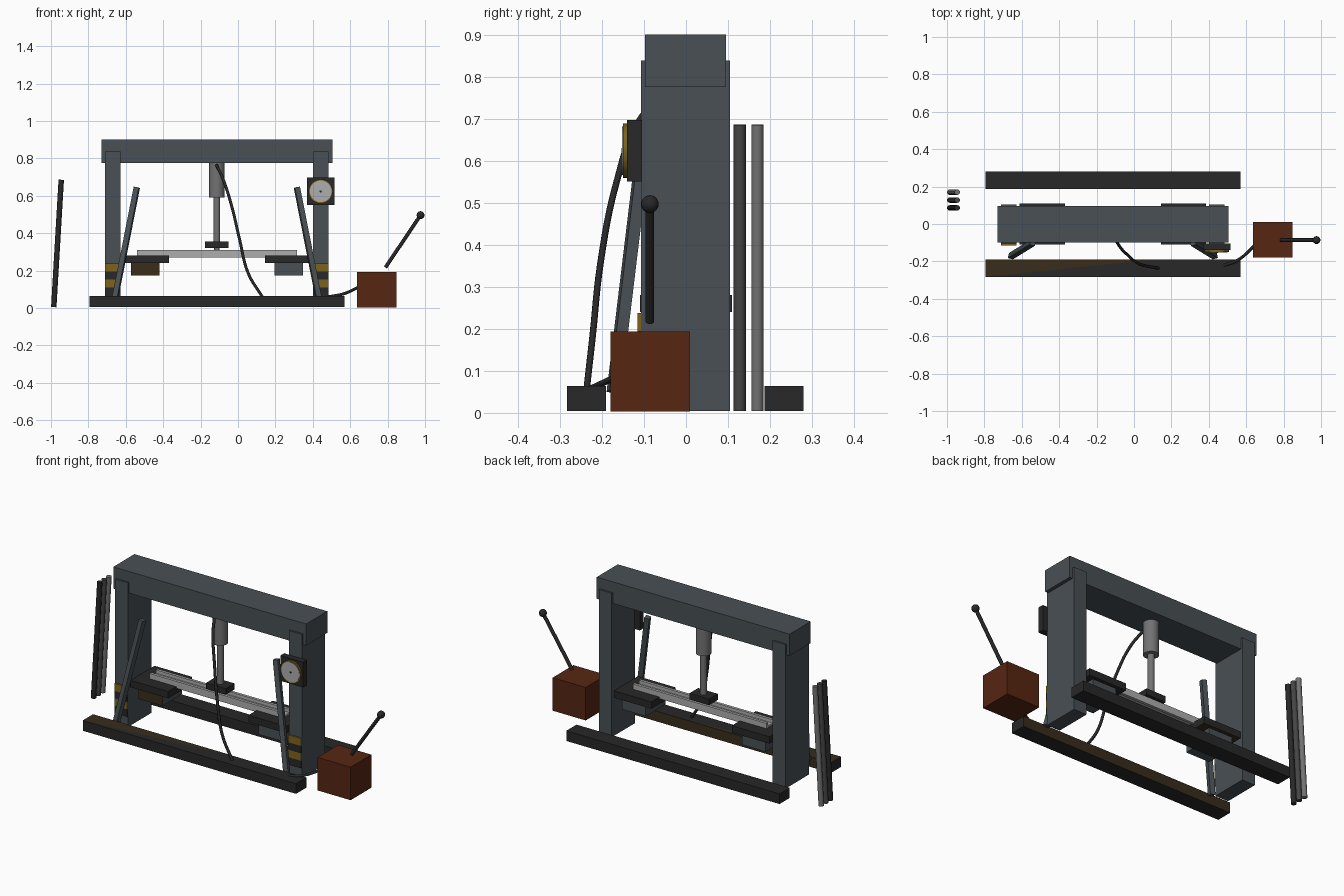
import bpy
import bmesh
from mathutils import Vector

old = bpy.data.objects.get("Cube")
if old:
    bpy.data.objects.remove(old, do_unlink=True)


def material(name, r, g, b):
    m = bpy.data.materials.new(name)
    m.use_nodes = True
    m.diffuse_color = (r, g, b, 1)
    bsdf = m.node_tree.nodes["Principled BSDF"]
    bsdf.inputs["Base Color"].default_value = (r, g, b, 1)
    bsdf.inputs["Roughness"].default_value = 0.7
    return m


FRAME = material("blue_grey_paint", 0.066, 0.08, 0.089)
BLACK = material("black_iron", 0.021, 0.021, 0.021)
BROWN = material("brown_rust", 0.04, 0.026, 0.012)
RUST = material("red_rust_paint", 0.095, 0.019, 0.006)
YELLOW = material("warning_yellow", 0.2, 0.125, 0.012)
STEEL = material("steel", 0.17, 0.17, 0.175)
DARK_STEEL = material("dark_steel", 0.06, 0.06, 0.063)
PALE = material("pale_steel", 0.42, 0.42, 0.42)


def finish(bm, name, mat, smooth=False):
    mesh = bpy.data.meshes.new(name)
    bm.to_mesh(mesh)
    bm.free()
    ob = bpy.data.objects.new(name, mesh)
    bpy.context.collection.objects.link(ob)
    mesh.materials.append(mat)
    if smooth:
        bpy.ops.object.select_all(action="DESELECT")
        ob.select_set(True)
        bpy.context.view_layer.objects.active = ob
        bpy.ops.object.shade_smooth_by_angle()
    return ob


def box(name, mat, x, y, z):
    """Box from (low, high) pairs on each axis."""
    bm = bmesh.new()
    bmesh.ops.create_cube(bm, size=1)
    for v in bm.verts:
        v.co = [a + (b - a) * (c + 0.5) for (a, b), c in zip((x, y, z), v.co)]
    return finish(bm, name, mat)


def bar(name, mat, start, end, radius, sides=16):
    """Prism or cylinder between two points."""
    a, b = Vector(start), Vector(end)
    bm = bmesh.new()
    bmesh.ops.create_cone(bm, cap_ends=True, segments=sides, radius1=radius,
                          radius2=radius, depth=(b - a).length)
    ob = finish(bm, name, mat, sides > 4)
    ob.location = (a + b) / 2
    ob.rotation_mode = "QUATERNION"
    ob.rotation_quaternion = (b - a).to_track_quat("Z", "Y")
    return ob


def hose(name, points):
    curve = bpy.data.curves.new(name, "CURVE")
    curve.dimensions = "3D"
    curve.bevel_depth = 0.008
    curve.bevel_resolution = 2
    curve.resolution_u = 6
    curve.use_fill_caps = True
    spline = curve.splines.new("BEZIER")
    spline.bezier_points.add(len(points) - 1)
    for p, co in zip(spline.bezier_points, points):
        p.co = co
        p.handle_left_type = p.handle_right_type = "AUTO"
    curve.materials.append(BLACK)
    ob = bpy.data.objects.new(name, curve)
    bpy.context.collection.objects.link(ob)


def paint(ob, mat, direction):
    """Give the faces pointing in one direction a second colour."""
    ob.data.materials.append(mat)
    for p in ob.data.polygons:
        if p.normal.dot(Vector(direction)) > 0.9:
            p.material_index = 1


MID = -0.113  # centre line of the press frame


def span(side, inner, outer):
    return sorted((MID + side * inner, MID + side * outer))


# Floor beams, the front one rusty along its inner side
front_beam = box("front_floor_beam", BLACK, (-0.795, 0.57), (-0.283, -0.19), (0.005, 0.064))
box("back_floor_beam", BLACK, (-0.795, 0.57), (0.187, 0.28), (0.005, 0.064))
front_beam.data.update()
paint(front_beam, BROWN, (0, 1, 0))
bm = bmesh.new()
corners = [bm.verts.new(c) for c in ((-0.795, -0.283, 0.065), (0.1, -0.19, 0.065),
                                     (-0.795, -0.19, 0.065))]
bm.faces.new(corners)
finish(bm, "beam_rust_patch", BROWN)

# Top crossbeam
box("top_crossbeam", FRAME, (-0.73, 0.505), (-0.098, 0.095), (0.775, 0.9))

# Uprights, stripes, braces and work supports on both sides
for side, label in ((-1, "right"), (1, "left")):
    column = span(side, 0.515, 0.598)
    box(label + "_upright", FRAME, column, (-0.107, 0.105), (0.005, 0.838))
    for i in range(4):
        low = 0.066 + i * 0.043
        box(f"{label}_warning_stripe_{i}", YELLOW if i % 2 else BLACK, column,
            (-0.116, -0.107), (low, low + 0.043))
    bar(label + "_brace", FRAME, (MID + side * 0.545, -0.172, 0.05),
        (MID + side * 0.428, -0.1, 0.645), 0.02, 4)
    plate = box(label + "_support_plate", BLACK, span(side, 0.257, 0.498),
                (-0.11, 0.11), (0.24, 0.28))
    block = box(label + "_support_block", FRAME, span(side, 0.308, 0.46),
                (-0.09, 0.09), (0.175, 0.24))
    if side < 0:
        paint(plate, BROWN, (0, 0, -1))
        paint(block, BROWN, (0, -1, 0))

# Steel channel laid across the supports
for y in (-0.028, 0.028):
    box("channel_flange", PALE, (-0.54, 0.315), (y - 0.008, y + 0.008), (0.27, 0.31))
box("channel_web", PALE, (-0.54, 0.315), (-0.025, 0.025), (0.276, 0.291))

# Hydraulic ram
bar("ram_cylinder", STEEL, (MID, 0, 0.59), (MID, 0, 0.78), 0.041, 24)
bar("ram_piston", STEEL, (MID, 0, 0.35), (MID, 0, 0.6), 0.018, 20)
box("press_head", BLACK, (MID - 0.063, MID + 0.063), (-0.04, 0.04), (0.32, 0.355))
bar("press_tip", STEEL, (MID, 0, 0.29), (MID, 0, 0.325), 0.015)

# Pressure gauge on the left upright
GX, GZ = 0.442, 0.624
box("gauge_case", BLACK, (GX - 0.073, GX + 0.073), (-0.14, -0.105), (GZ - 0.073, GZ + 0.073))
bar("gauge_rim", YELLOW, (GX, -0.139, GZ), (GX, -0.15, GZ), 0.065, 32)
bar("gauge_dial", PALE, (GX, -0.148, GZ), (GX, -0.152, GZ), 0.058, 32)
bar("gauge_hub", BLACK, (GX, -0.15, GZ), (GX, -0.154, GZ), 0.006, 12)

# Hand pump with its lever
box("pump_box", RUST, (0.635, 0.847), (-0.18, 0.01), (0.003, 0.194))
bar("pump_lever", BLACK, (0.788, -0.086, 0.217), (0.975, -0.086, 0.495), 0.01)
bm = bmesh.new()
bmesh.ops.create_uvsphere(bm, u_segments=16, v_segments=10, radius=0.021)
knob = finish(bm, "lever_knob", BLACK, True)
knob.location = (0.976, -0.086, 0.497)

# Hoses
hose("ram_hose", [(-0.115, -0.05, 0.765), (-0.08, -0.115, 0.69), (-0.035, -0.165, 0.55),
                  (0.01, -0.203, 0.36), (0.055, -0.222, 0.185), (0.13, -0.236, 0.06)])
hose("pump_hose", [(0.48, -0.222, 0.06), (0.56, -0.19, 0.075), (0.645, -0.115, 0.112)])

# Spare rods leaning beside the press
for y, mat, label in ((0.086, BLACK, "black"), (0.128, DARK_STEEL, "dark"), (0.17, STEEL, "steel")):
    bar(label + "_spare_rod", mat, (-0.985, y, 0.005), (-0.945, y, 0.686), 0.0145, 16)
